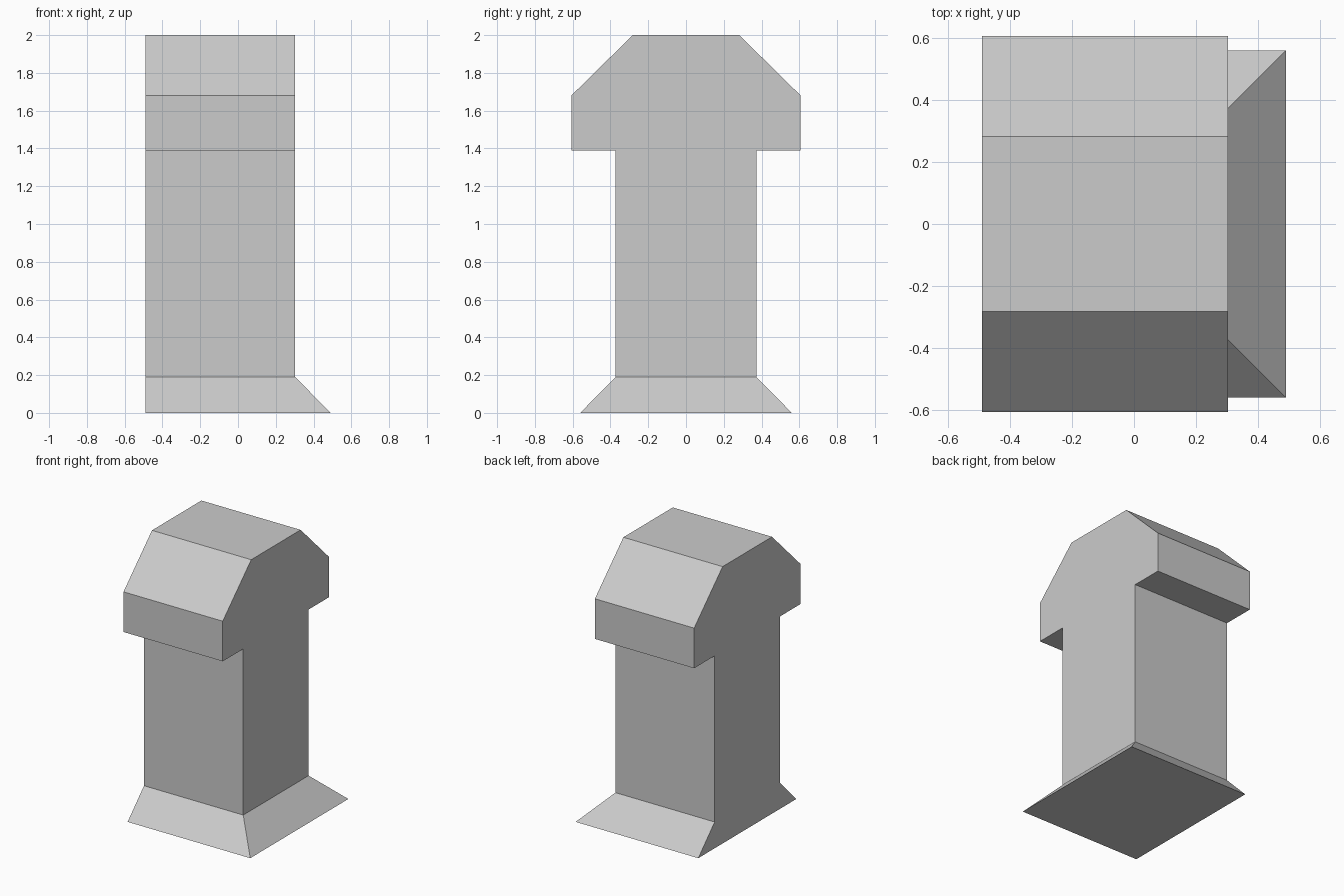
import bpy
import bmesh

cube = bpy.data.objects.get("Cube")
if cube:
    bpy.data.objects.remove(cube, do_unlink=True)

BACK, FACE, FLARE, FOOT_H = -0.49, 0.303, 0.187, 0.19

stone = bpy.data.materials.new("light_grey")
stone.use_nodes = True
grey = (0.6, 0.6, 0.6, 1)
stone.diffuse_color = grey
stone.node_tree.nodes["Principled BSDF"].inputs["Base Color"].default_value = grey

# Half outline of the column and its chamfered cap, mirrored across y
half = [(0.373, FOOT_H), (0.373, 1.39), (0.607, 1.39), (0.607, 1.68), (0.282, 2.0)]
outline = half + [(-y, z) for y, z in reversed(half)]

bm = bmesh.new()
profile = bm.faces.new([bm.verts.new((BACK, y, z)) for y, z in outline])
extruded = bmesh.ops.extrude_face_region(bm, geom=[profile], use_keep_orig=True)["geom"]
for v in extruded:
    if isinstance(v, bmesh.types.BMVert):
        v.co.x = FACE
bmesh.ops.recalc_face_normals(bm, faces=bm.faces[:])

# Flared foot: pull the underside down and spread it on three sides
under = next(f for f in bm.faces if all(abs(v.co.z - FOOT_H) < 1e-4 for v in f.verts))
foot = bmesh.ops.extrude_face_region(bm, geom=[under])["geom"]
for v in foot:
    if isinstance(v, bmesh.types.BMVert):
        v.co.z = 0
        v.co.y += FLARE if v.co.y > 0 else -FLARE
        if v.co.x > 0:
            v.co.x += FLARE
for f in [under]:
    if f.is_valid:
        bm.faces.remove(f)
bmesh.ops.recalc_face_normals(bm, faces=bm.faces[:])

mesh = bpy.data.meshes.new("capped_pillar")
bm.to_mesh(mesh)
bm.free()
mesh.materials.append(stone)
pillar = bpy.data.objects.new("capped_pillar", mesh)
bpy.context.collection.objects.link(pillar)
